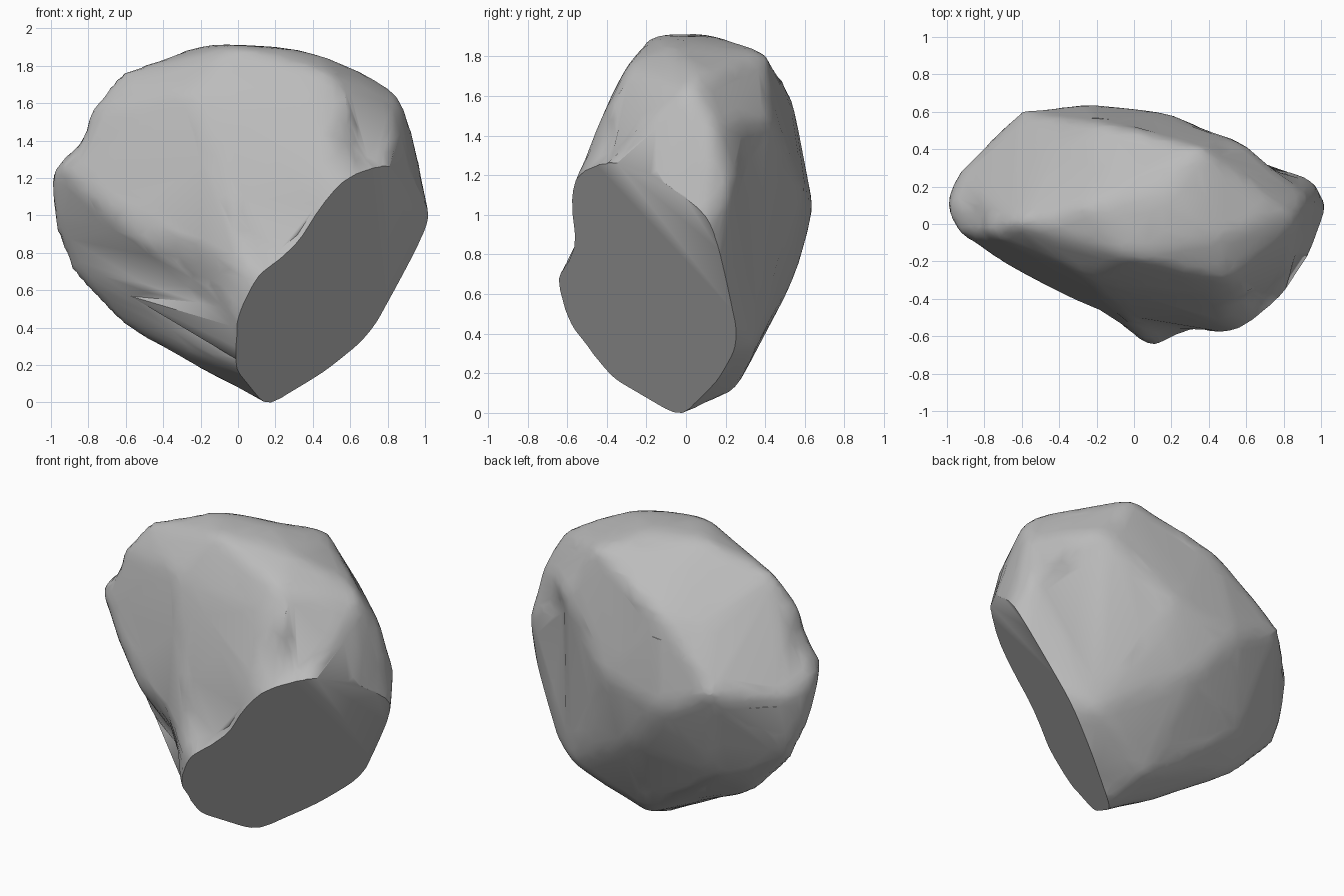
import bpy
import bmesh
from mathutils import Vector, noise

cube = bpy.data.objects.get("Cube")
if cube:
    bpy.data.objects.remove(cube, do_unlink=True)

FRACTURE_NORMAL = Vector((0.65, -0.59, -0.48)).normalized()
FRACTURE_POINT = Vector((0.6, -0.55, 1.23))

# Rim of the broken face
fracture_rim = [
    (0.15, -0.03, 0.015), (0.04, -0.4, 0.18), (0.02, -0.58, 0.45), (0.07, -0.61, 0.67),
    (0.55, -0.54, 1.14), (0.72, -0.47, 1.25), (0.9, -0.12, 1.15), (0.98, 0.13, 0.97),
    (0.91, 0.17, 0.73), (0.81, 0.22, 0.53), (0.62, 0.22, 0.32), (0.35, 0.1, 0.13),
]
# Widest outline around the left, top and right
crown = [
    (-0.2, -0.02, 0.19), (-0.67, 0.18, 0.46), (-0.91, 0.2, 0.75), (-0.97, 0.15, 0.93),
    (-1.01, 0.1, 1.2), (-0.94, -0.05, 1.25), (-0.77, -0.05, 1.58), (-0.63, 0, 1.76),
    (-0.2, 0.1, 1.91), (0, -0.18, 1.91), (0.15, 0.15, 1.91), (0.45, -0.06, 1.86),
    (0.8, 0.07, 1.69), (0.87, 0, 1.63), (0.93, 0.14, 1.45), (0.97, 0.21, 1.12),
]
# Bulge of the back and slope of the front
flanks = [
    (-0.93, 0.28, 1.15), (-0.6, 0.6, 1.2), (-0.25, 0.64, 1.02), (0.15, 0.59, 1.1),
    (0, 0.55, 0.7), (0.1, 0.24, 0.12), (0.35, 0.4, 1.82), (-0.15, 0.53, 1.6),
    (-0.4, 0.56, 1.4), (-0.45, 0.42, 1.53), (-0.5, 0.38, 0.55), (0.57, 0.35, 0.35),
    (0.6, 0.38, 1.1), (0.57, 0.43, 1.5), (-0.6, -0.25, 0.95), (0.4, -0.38, 1.6),
    (-0.25, -0.28, 1.65), (0.5, -0.29, 1.75),
]
# Shallow hollows: centre, radius, depth
hollows = [
    (Vector((-0.28, -0.42, 0.6)), 0.38, 0.09),
    (Vector((0.24, -0.57, 0.93)), 0.3, 0.07),
    (Vector((0.7, -0.43, 1.38)), 0.26, 0.09),
    (Vector((0.7, 0.36, 1.3)), 0.24, 0.05),
    (Vector((-0.9, 0.02, 1.44)), 0.2, 0.04),
]

# Rough block, carried past the break so the cut stays crisp
rim = [Vector(p) for p in fracture_rim]
points = rim + [p + FRACTURE_NORMAL * 0.08 for p in rim]
points += [Vector(p) for p in crown + flanks]
bm = bmesh.new()
for p in points:
    bm.verts.new(p)
bmesh.ops.convex_hull(bm, input=bm.verts)
bmesh.ops.delete(bm, geom=[v for v in bm.verts if not v.link_faces], context='VERTS')
bmesh.ops.recalc_face_normals(bm, faces=bm.faces)
mesh = bpy.data.meshes.new("rough_block")
bm.to_mesh(mesh)
bm.free()
rock = bpy.data.objects.new("boulder", mesh)
bpy.context.collection.objects.link(rock)

# Weathering
remesh = rock.modifiers.new("even_surface", 'REMESH')
remesh.mode = 'VOXEL'
remesh.voxel_size = 0.04
soften = rock.modifiers.new("soften", 'SMOOTH')
soften.iterations = 8
swell = rock.modifiers.new("swell", 'DISPLACE')
swell.mid_level = 0
swell.strength = 0.008
reduce = rock.modifiers.new("reduce", 'DECIMATE')
reduce.ratio = 0.2
evaluated = rock.evaluated_get(bpy.context.evaluated_depsgraph_get())
worn = bpy.data.meshes.new_from_object(evaluated)
rock.modifiers.clear()
rock.data = worn
worn.name = "boulder"

bm = bmesh.new()
bm.from_mesh(worn)
bm.normal_update()
for v, normal in [(v, v.normal.copy()) for v in bm.verts]:
    push = noise.noise(v.co * 4) * 0.01
    for centre, radius, depth in hollows:
        fade = max(0, 1 - ((v.co - centre).length / radius) ** 2)
        push -= depth * fade ** 2
    v.co += normal * push

# Flat broken face
cut = bmesh.ops.bisect_plane(bm, geom=bm.verts[:] + bm.edges[:] + bm.faces[:],
                             plane_co=FRACTURE_POINT, plane_no=FRACTURE_NORMAL,
                             clear_outer=True)
edges = [e for e in cut["geom_cut"] if isinstance(e, bmesh.types.BMEdge)]
bmesh.ops.edgeloop_fill(bm, edges=edges)
bmesh.ops.recalc_face_normals(bm, faces=bm.faces)

# Stand it on the ground
lowest = min(v.co.z for v in bm.verts)
bmesh.ops.translate(bm, verts=bm.verts, vec=(0, 0, -lowest))
bm.to_mesh(worn)
bm.free()

# Stone colour
stone = bpy.data.materials.new("grey_stone")
stone.use_nodes = True
grey = (0.5, 0.5, 0.5, 1)
stone.diffuse_color = grey
stone.node_tree.nodes["Principled BSDF"].inputs["Base Color"].default_value = grey
worn.materials.clear()
worn.materials.append(stone)

bpy.ops.object.select_all(action='DESELECT')
rock.select_set(True)
bpy.context.view_layer.objects.active = rock
bpy.ops.object.shade_smooth_by_angle(angle=0.8)
